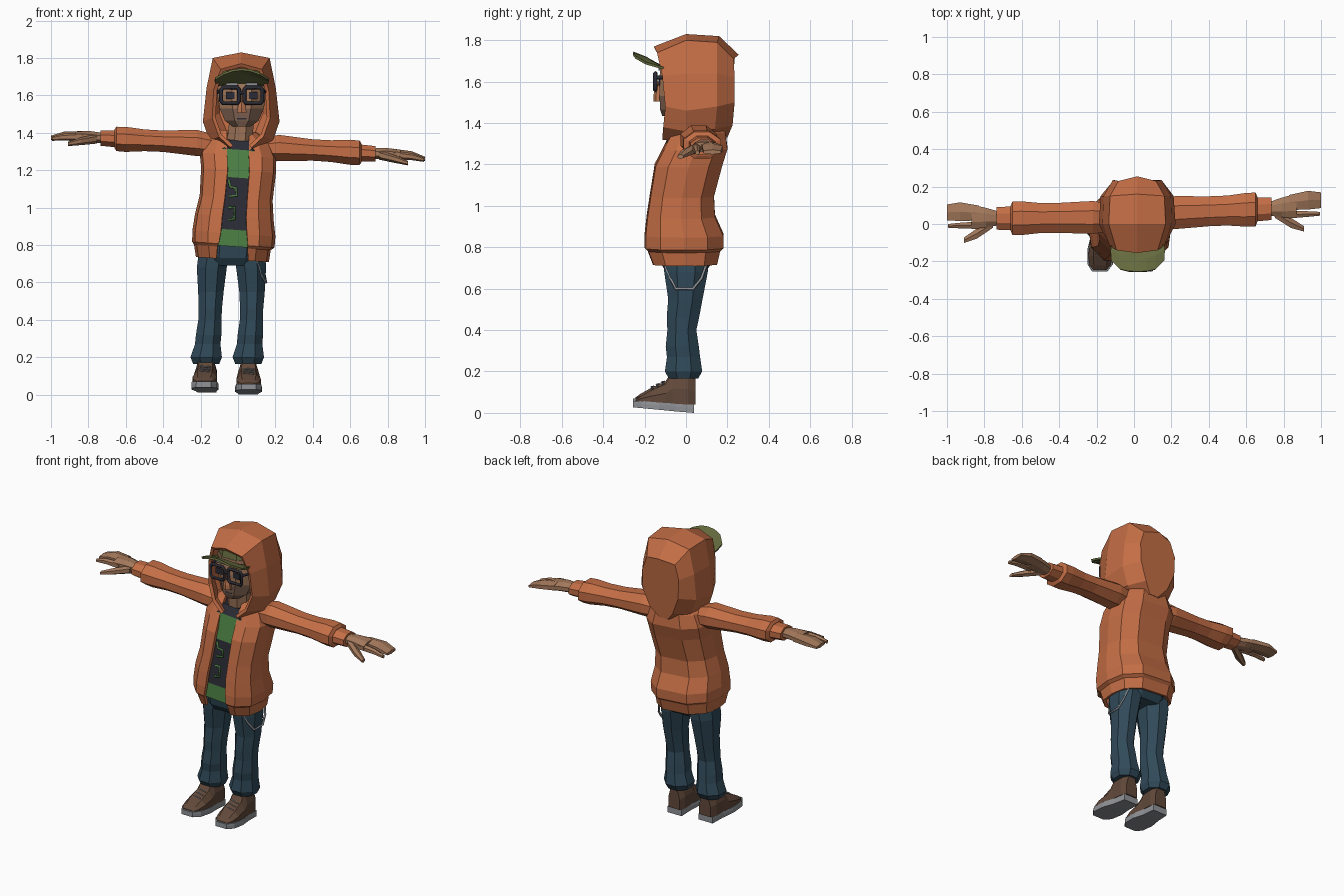
import bpy, bmesh
from math import cos, sin, pi

cube = bpy.data.objects.get("Cube")
if cube:
    bpy.data.objects.remove(cube, do_unlink=True)


def material(name, *rgb):
    m = bpy.data.materials.new(name)
    m.use_nodes = True
    m.diffuse_color = (*rgb, 1)
    m.node_tree.nodes["Principled BSDF"].inputs["Base Color"].default_value = (*rgb, 1)
    return m


ORANGE = material("orange_cloth", .55, .155, .06)
SKIN = material("skin", .37, .19, .105)
DENIM = material("denim", .03, .068, .1)
OLIVE = material("olive_cap", .13, .145, .048)
GREEN = material("green_shirt", .07, .21, .055)
CHARCOAL = material("charcoal", .024, .024, .036)
BROWN = material("shoe_brown", .12, .066, .042)
GREY = material("light_grey", .28, .29, .31)
STUBBLE = material("stubble", .2, .115, .078)
WARM = material("warm_nose", .5, .18, .08)


def finish(name, bm, mats, rule=None, thick=0):
    bmesh.ops.recalc_face_normals(bm, faces=bm.faces)
    if rule:
        for f in bm.faces:
            f.material_index = rule(f.calc_center_median())
    mesh = bpy.data.meshes.new(name)
    bm.to_mesh(mesh)
    bm.free()
    for m in mats:
        mesh.materials.append(m)
    ob = bpy.data.objects.new(name, mesh)
    bpy.context.collection.objects.link(ob)
    if thick:
        mod = ob.modifiers.new("thickness", 'SOLIDIFY')
        mod.thickness = thick
        mod.offset = -1
    return ob


def loft(name, rings, *mats, closed=True, caps=True, back=False, rule=None, thick=0):
    bm = bmesh.new()
    rows = [[bm.verts.new(p) for p in r] for r in rings]
    for a, b in zip(rows, rows[1:]):
        n = len(a)
        for i in range(n if closed else n - 1):
            j = (i + 1) % n
            bm.faces.new((a[i], a[j], b[j], b[i]))
    if caps:
        bm.faces.new(rows[0])
    if caps or back:
        bm.faces.new(rows[-1])
    return finish(name, bm, mats, rule, thick)


def box(name, mat, centre, size):
    x, y, z = centre
    a, b, c = (s / 2 for s in size)
    ends = [[(x - a, h, z - c), (x + a, h, z - c), (x + a, h, z + c), (x - a, h, z + c)]
            for h in (y - b, y + b)]
    return loft(name, ends, mat)


def tube(name, mat, points, radius, cyclic=False):
    cu = bpy.data.curves.new(name, 'CURVE')
    cu.dimensions = '3D'
    cu.bevel_depth = radius
    cu.bevel_resolution = 0
    cu.use_fill_caps = True
    sp = cu.splines.new('POLY')
    sp.points.add(len(points) - 1)
    for p, co in zip(sp.points, points):
        p.co = (*co, 1)
    sp.use_cyclic_u = cyclic
    tmp = bpy.data.objects.new(name + "_path", cu)
    bpy.context.collection.objects.link(tmp)
    mesh = bpy.data.meshes.new_from_object(tmp.evaluated_get(bpy.context.evaluated_depsgraph_get()))
    bpy.data.objects.remove(tmp, do_unlink=True)
    mesh.name = name
    mesh.materials.clear()
    mesh.materials.append(mat)
    ob = bpy.data.objects.new(name, mesh)
    bpy.context.collection.objects.link(ob)
    return ob


def oval(n=8):
    k = 1 / cos(pi / n)
    return [(k * cos(pi * (2 * i + 1) / n), k * sin(pi * (2 * i + 1) / n)) for i in range(n)]


def ring_z(z, cx, cy, rx, ry, n=8):
    return [(cx + rx * u, cy + ry * v, z) for u, v in oval(n)]


def ring_x(x, cy, cz, ry, rz, n=8):
    return [(x, cy + ry * u, cz + rz * v) for u, v in oval(n)]


def both(half, cx=0):
    """Mirror a half outline across x, then shift it."""
    full = half + [(-x, y, z) for x, y, z in reversed(half) if x]
    return [(x + cx, y, z) for x, y, z in full]


# Open jacket: body section around the back, leaning slightly to one side
SECTION = [(.62, -.97), (.93, -.6), (1, 0), (.9, .6), (.48, 1)]


def jacket_ring(z, cx, cy, rx, ry, gap):
    half = [(gap, cy - ry, z)] + [(u * rx, cy + v * ry, z) for u, v in SECTION]
    return [(x, y, h - .07 * x) for x, y, h in both(half, cx)]


loft("jacket", [jacket_ring(*r) for r in (
    (.72, -.03, -.005, .195, .155, .085), (.785, -.03, -.01, .205, .175, .08),
    (.8, -.025, -.01, .22, .19, .078), (.86, -.022, -.01, .222, .19, .07),
    (.95, -.02, -.025, .21, .165, .064), (1.05, -.01, -.02, .195, .155, .06),
    (1.2, .003, .012, .2, .163, .058), (1.28, 0, .045, .205, .155, .058),
    (1.36, 0, .06, .17, .13, .06), (1.41, 0, .07, .1, .1, .06))],
    ORANGE, closed=False, caps=False, thick=.02)

# Shirt with a dark chest panel and collar
loft("shirt", [jacket_ring(z, cx, (f + .1) / 2, rx, (.1 - f) / 2, .075) for z, cx, f, rx in (
    (.79, -.02, -.178, .17), (.88, -.015, -.17, .18), (1.16, 0, -.135, .17),
    (1.31, 0, -.095, .15), (1.36, .005, -.065, .1))],
    GREEN, CHARCOAL, rule=lambda c: int(.89 < c.z < 1.15 or c.z > 1.312))


def chest(x, z):
    return (x, -.17 + .125 * (z - .88), z)


for label, path in (("upper", [(-.05, 1.15), (-.042, 1.11), (-.01, 1.105), (-.006, 1.065), (-.045, 1.06)]),
                    ("lower", [(-.05, 1.0), (-.02, 1.0), (-.02, .94), (-.05, .935)])):
    tube("shirt_squiggle_" + label, GREEN, [chest(*p) for p in path], .008)

# Hood: outlines run from collar to crown, rim first
HOOD = (
    [(.055, -.115, 1.32), (.12, -.11, 1.38), (.155, -.1, 1.48), (.147, -.115, 1.63), (.11, -.14, 1.74), (0, -.155, 1.77)],
    [(.08, -.03, 1.31), (.17, 0, 1.36), (.205, 0, 1.46), (.185, 0, 1.64), (.152, 0, 1.8), (0, 0, 1.83)],
    [(.05, .12, 1.32), (.15, .14, 1.37), (.195, .15, 1.48), (.18, .15, 1.64), (.145, .15, 1.79), (0, .16, 1.82)],
    [(.03, .2, 1.33), (.08, .225, 1.39), (.125, .235, 1.5), (.13, .235, 1.62), (.1, .23, 1.71), (0, .255, 1.73)])
loft("hood", [both(h, .017) for h in HOOD], ORANGE, closed=False, caps=False, back=True, thick=.02)

# Head, neck and face
HX = .02
loft("neck", [ring_z(1.3, .005, .01, .07, .07), ring_z(1.48, HX, -.01, .065, .07)], SKIN)
loft("head", [ring_z(z, HX, cy, rx, ry) for z, cy, rx, ry in (
    (1.435, -.055, .05, .06), (1.465, -.04, .09, .085), (1.53, -.01, .118, .118),
    (1.6, -.005, .13, .125), (1.69, 0, .125, .122))],
    SKIN, STUBBLE, rule=lambda c: int(c.z < 1.51))
loft("nose", [ring_z(1.505, HX, -.13, .026, .024, 6), ring_z(1.535, HX, -.132, .022, .022, 6),
              ring_z(1.6, HX, -.125, .01, .012, 6)], WARM)
box("mouth", CHARCOAL, (HX, -.122, 1.475), (.05, .009, .006))

# Glasses, eyes and brows
for s, side in ((-1, "right"), (1, "left")):
    x = HX + s * .062
    w, h = .048, .042
    corners = [(-w, .7), (-.8 * w, 1), (.8 * w, 1), (w, .7), (w, -.7), (.8 * w, -1), (-.8 * w, -1), (-w, -.7)]
    tube("glasses_rim_" + side, CHARCOAL, [(x + a, -.148, 1.6 + b * h) for a, b in corners], .011, True)
    tube("glasses_temple_" + side, CHARCOAL,
         [(x + s * w, -.148, 1.62), (HX + s * .135, -.08, 1.62), (HX + s * .138, .02, 1.61)], .009)
    box("eye_" + side, CHARCOAL, (x, -.13, 1.6), (.046, .008, .036))
    box("brow_" + side, GREY, (x - s * .008, -.13, 1.66), (.06, .008, .012))
tube("glasses_bridge", CHARCOAL, [(HX - .016, -.15, 1.615), (HX + .016, -.15, 1.615)], .009)

# Cap: crown under the hood and an upturned brim
loft("cap_crown", [ring_z(1.66, HX, 0, .13, .125), ring_z(1.73, HX, 0, .115, .11)], OLIVE)
steps = [i / 3 for i in range(-3, 4)]
loft("cap_brim", [
    [(HX + .13 * u, -.125 + .06 * u * u, 1.675 - .015 * u * u) for u in steps],
    [(HX + .145 * u, -.19 + .05 * u * u, 1.72 - .04 * u * u) for u in steps],
    [(HX + .143 * u, -.253 + .06 * u ** 4, 1.745 - .05 * u * u) for u in steps]],
    OLIVE, closed=False, caps=False, thick=.012)

# Arms and hands: each side follows its own sloping axis
ARMS = ((-1, "right", .035, -.01, 1.345, .05), (1, "left", .06, .04, 1.32, -.06))
for s, side, y0, ky, z0, kz in ARMS:
    def limb(name, mat, rings, n=8):
        loft(name + "_" + side, [ring_x(s * x, y0 + ky * (x - .2) + dy, z0 + kz * (x - .2) + dz, ry, rz, n)
                                 for x, dy, dz, ry, rz in rings], mat)

    limb("sleeve", ORANGE, ((.13, 0, -.01, .075, .06), (.22, 0, 0, .088, .07), (.4, 0, 0, .08, .057),
                            (.5, 0, 0, .08, .058), (.6, 0, 0, .09, .067), (.65, 0, 0, .09, .065),
                            (.66, 0, 0, .065, .05)))
    limb("cuff", ORANGE, ((.65, 0, 0, .064, .045), (.735, 0, 0, .06, .041)))
    limb("palm", SKIN, ((.72, 0, 0, .036, .028), (.79, .005, .005, .052, .03), (.87, .01, .005, .066, .024)))
    limb("fingers", SKIN, ((.83, .03, .005, .04, .024), (.93, .038, .002, .05, .02), (1, .035, -.012, .042, .01)), 6)
    limb("index_finger", SKIN, ((.83, -.035, 0, .02, .02), (.93, -.036, -.004, .015, .016), (.995, -.037, -.016, .01, .01)), 6)
    limb("thumb", SKIN, ((.755, -.025, -.005, .025, .022), (.84, -.08, -.022, .027, .018), (.91, -.115, -.04, .014, .01)), 6)

# Jeans
loft("jeans_hips", [ring_z(.69, -.035, 0, .15, .1), ring_z(.73, -.03, 0, .175, .13),
                    ring_z(.84, -.02, -.01, .18, .14)], DENIM)
LEG = ((.76, -.125, .06, 0, .085, .11), (.68, -.14, .07, 0, .08, .105), (.55, -.145, .075, -.003, .068, .083),
       (.46, -.148, .073, -.015, .062, .078), (.4, -.15, .072, -.02, .062, .07), (.32, -.157, .066, -.018, .068, .08),
       (.27, -.162, .062, -.012, .068, .08), (.2, -.17, .055, -.012, .084, .09), (.165, -.17, .055, -.012, .07, .07))
for k, side in ((1, "right"), (2, "left")):
    loft("jeans_leg_" + side, [ring_z(r[0], r[k], *r[3:]) for r in LEG], DENIM)

# Shoes: heel to toe, with sole, upper and laces
SOLE = ((.038, .05, 0, .04), (-.05, .056, .007, .045), (-.13, .072, .015, .05),
        (-.215, .068, .023, .058), (-.255, .04, .027, .058))
UPPER = ((.045, .04, .04, .165), (.01, .055, .04, .19), (-.065, .056, .045, .19), (-.1, .062, .048, .14),
         (-.17, .066, .052, .108), (-.22, .056, .056, .08), (-.245, .035, .056, .062))
for cx, lift, toe, side in ((-.168, .012, .06, "right"), (.055, 0, -.01, "left")):
    def block(y, w, low, high, top, mid):
        c = cx + toe * y
        m = low + (high - low) * mid
        half = [(w, y, low), (w, y, m), (w * top, y, high)]
        return [(x, a, z + lift) for x, a, z in both(half, c)]

    loft("shoe_sole_" + side, [block(*r, .97, .6) for r in SOLE], GREY)
    loft("shoe_upper_" + side, [block(*r, .6, .5) for r in UPPER], BROWN)
    for i, y in enumerate((-.105, -.13, -.155)):
        z = .142 + (y + .1) * .46 + lift
        c = cx + toe * y
        tube("shoe_lace_%s_%d" % (side, i), GREY, [(c - .028, y, z), (c + .028, y - .014, z - .004)], .004)

# Wallet chain hanging at the left hip
tube("hip_chain", GREY, [(.1, -.105, .72), (.12, -.075, .65), (.148, -.05, .6), (.15, .035, .6),
                         (.14, .075, .65), (.12, .1, .72)], .007)
